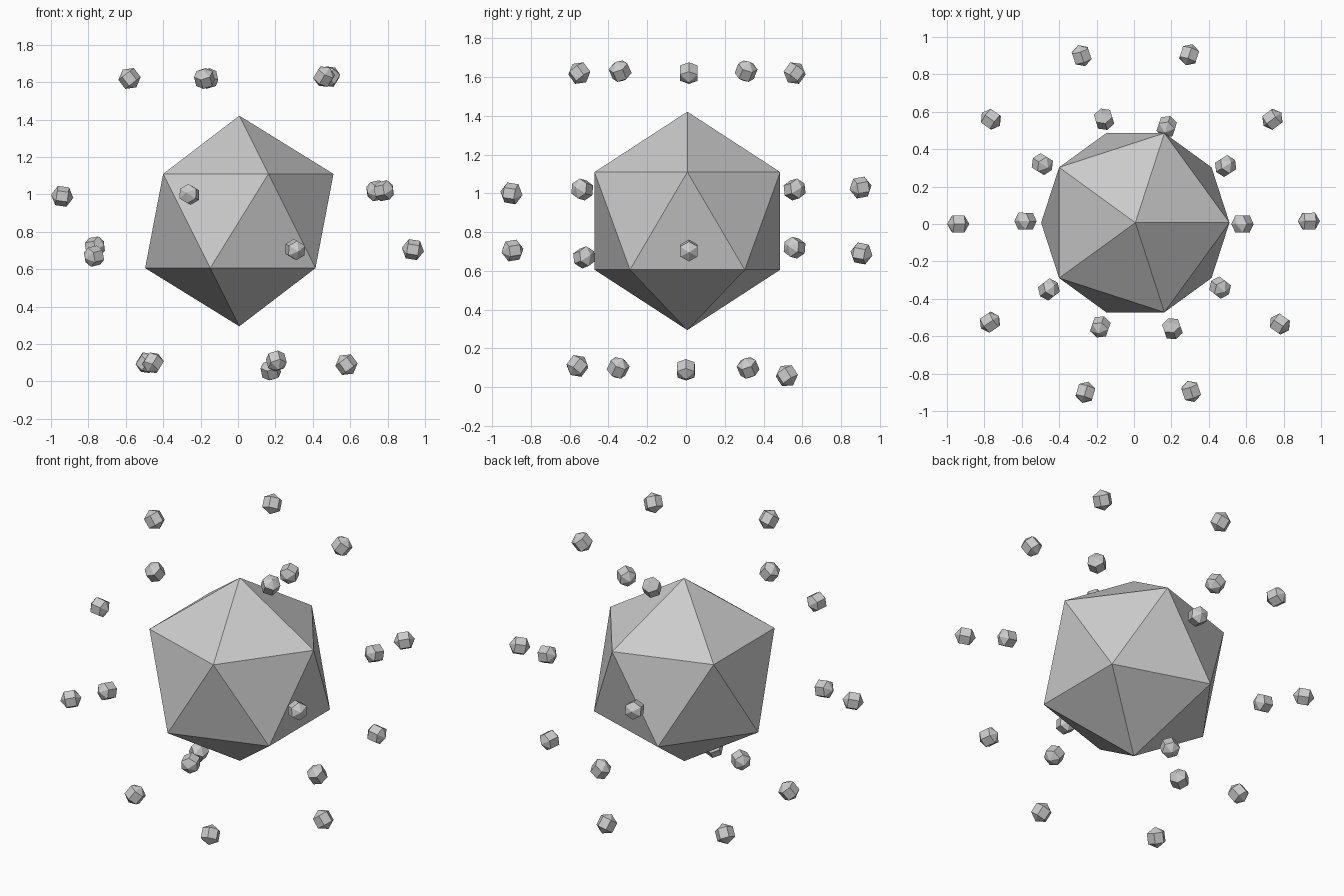
import bpy
from mathutils import Vector

if "Cube" in bpy.data.objects:
    bpy.data.objects.remove(bpy.data.objects["Cube"])

CENTRE = Vector((0.007, 0.007, 0.858))

# Large twenty-sided body, standing on a corner
bpy.ops.mesh.primitive_ico_sphere_add(subdivisions=1, radius=0.563, location=CENTRE)
bpy.context.object.name = "icosahedron_body"


def bead(name, pos):
    """Low-poly bead whose pole points away from the body."""
    pos = Vector(pos)
    bpy.ops.mesh.primitive_uv_sphere_add(segments=6, ring_count=3, radius=0.06, location=pos)
    ob = bpy.context.object
    ob.name = name
    ob.rotation_euler = (pos - CENTRE).to_track_quat('Z', 'Y').to_euler()


# Floating beads, one in front of each face, in four slightly uneven rings
rings = {
    "top_bead": [(0.49, 0.31, 1.63), (-0.16, 0.56, 1.62), (-0.58, 0.015, 1.62),
                 (-0.18, -0.55, 1.62), (0.46, -0.34, 1.63)],
    "upper_bead": [(0.74, 0.56, 1.02), (-0.28, 0.90, 1.03), (-0.94, 0.0, 0.99),
                   (-0.26, -0.90, 1.00), (0.78, -0.535, 1.02)],
    "lower_bead": [(0.935, 0.015, 0.705), (0.295, 0.905, 0.69), (-0.765, 0.56, 0.72),
                   (-0.77, -0.525, 0.67), (0.305, -0.895, 0.705)],
    "bottom_bead": [(0.58, 0.0, 0.09), (0.175, 0.52, 0.06), (-0.49, 0.32, 0.10),
                    (-0.455, -0.35, 0.10), (0.205, -0.56, 0.11)],
}
for name, points in rings.items():
    for i, p in enumerate(points):
        bead(f"{name}_{i + 1}", p)
